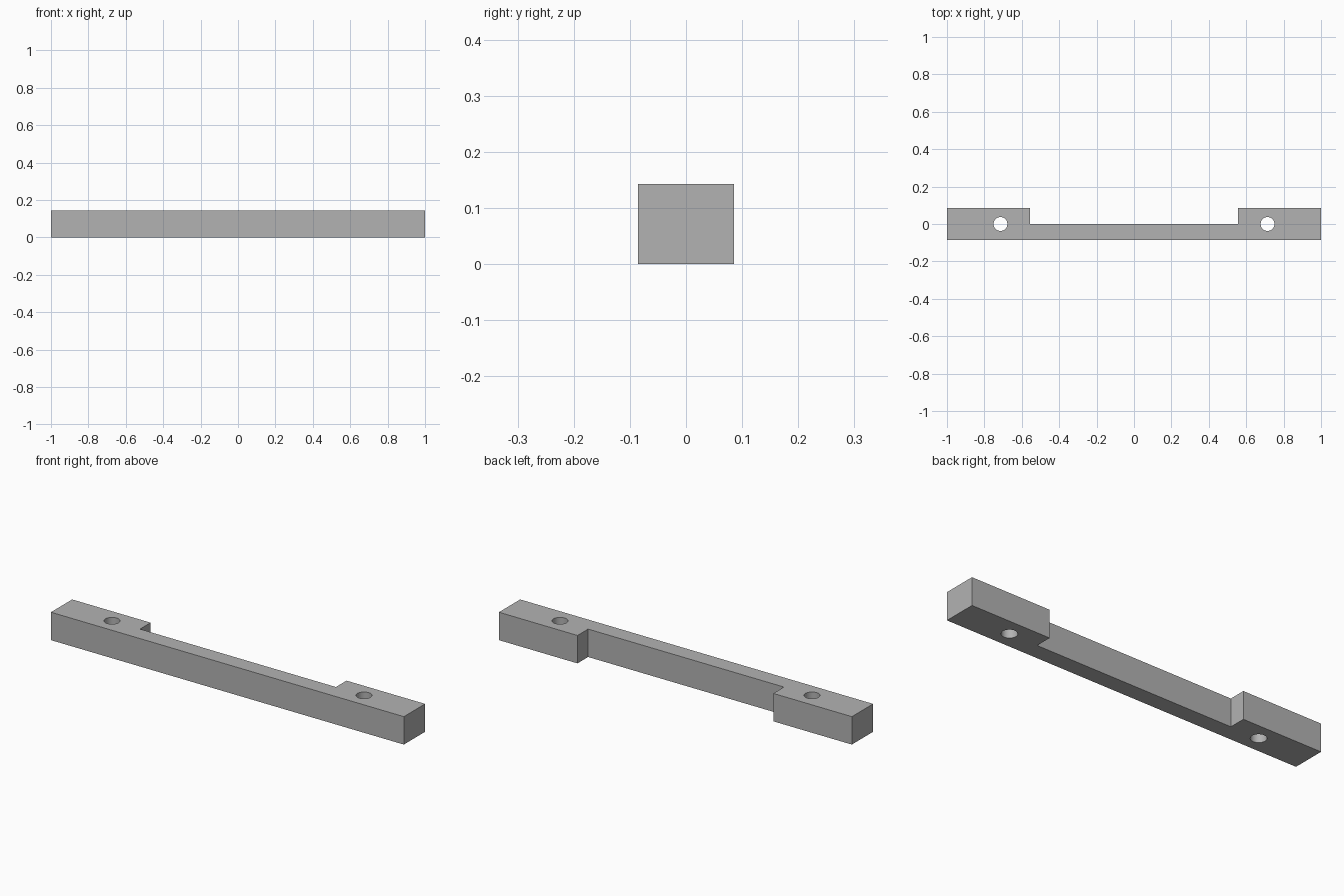
import bpy
import bmesh
import math

cube = bpy.data.objects.get("Cube")
if cube:
    bpy.data.objects.remove(cube, do_unlink=True)

HEIGHT = 0.143
HALF_DEPTH = 0.0857
NOTCH_X = 0.555
HOLE_X = 0.714
HOLE_RADIUS = 0.037

grey = bpy.data.materials.new("plain grey")
grey.use_nodes = True
colour = (0.45, 0.45, 0.45, 1)
grey.diffuse_color = colour
grey.node_tree.nodes["Principled BSDF"].inputs["Base Color"].default_value = colour

# Bar outline seen from above: right half, then its mirror
half = [(1, -HALF_DEPTH), (1, HALF_DEPTH), (NOTCH_X, HALF_DEPTH), (NOTCH_X, 0)]
outline = half + [(-x, y) for x, y in reversed(half)]

# Extruded bar with thick ends and a notched back
bm = bmesh.new()
base = bm.faces.new([bm.verts.new((x, y, 0)) for x, y in outline])
top = bmesh.ops.extrude_face_region(bm, geom=[base])["geom"]
bmesh.ops.translate(bm, vec=(0, 0, HEIGHT),
                    verts=[v for v in top if isinstance(v, bmesh.types.BMVert)])
bmesh.ops.recalc_face_normals(bm, faces=bm.faces)
mesh = bpy.data.meshes.new("handle_bar")
bm.to_mesh(mesh)
bm.free()
mesh.materials.append(grey)
bar = bpy.data.objects.new("handle_bar", mesh)
bpy.context.collection.objects.link(bar)

# Vertical screw holes through both ends
for side, name in ((-1, "right"), (1, "left")):
    bpy.ops.mesh.primitive_cylinder_add(
        vertices=48, radius=HOLE_RADIUS, depth=HEIGHT * 2,
        location=(side * HOLE_X, 0, HEIGHT / 2))
    cutter = bpy.context.object
    cutter.name = name + "_hole_cutter"
    cutter.data.materials.append(grey)
    cut = bar.modifiers.new(name + "_hole", "BOOLEAN")
    cut.operation = "DIFFERENCE"
    cut.solver = "EXACT"
    cut.object = cutter
    cutter.hide_render = True

# Apply the cuts and drop the cutters
bpy.ops.object.select_all(action="DESELECT")
bar.select_set(True)
bpy.context.view_layer.objects.active = bar
for cut in list(bar.modifiers):
    cutter = cut.object
    bpy.ops.object.modifier_apply(modifier=cut.name)
    bpy.data.objects.remove(cutter, do_unlink=True)
bpy.ops.object.shade_smooth_by_angle(angle=math.radians(30))
